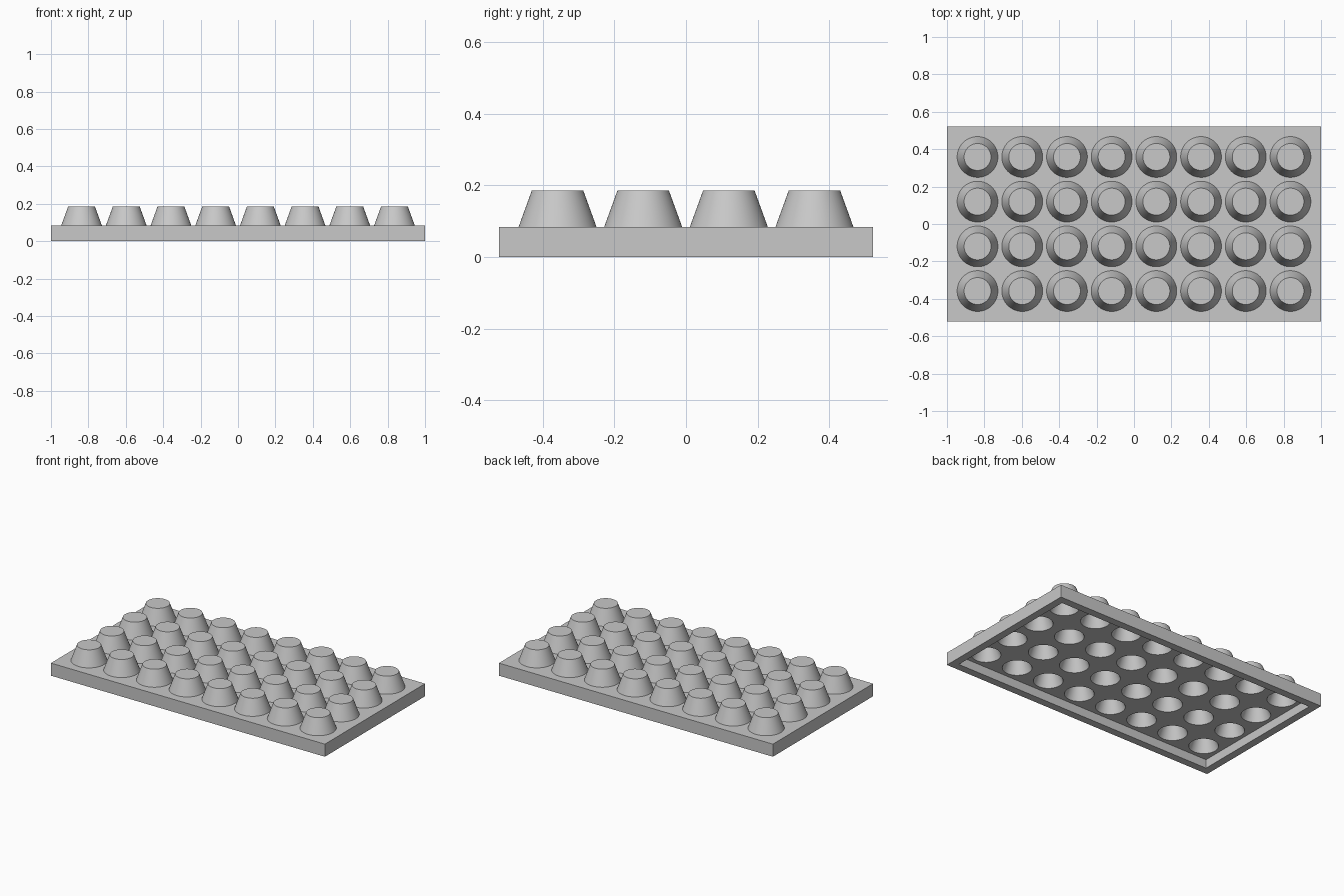
import bpy
import bmesh
import math
from mathutils import Matrix

if "Cube" in bpy.data.objects:
    bpy.data.objects.remove(bpy.data.objects["Cube"])

# Main sizes
LENGTH, WIDTH = 2.0, 1.045
DECK_TOP, DECK_UNDER, TOP = 0.083, 0.057, 0.185
RIM, SKIN, PITCH = 0.05, 0.024, 0.239
COLS, ROWS, SIDES = 8, 4, 64
R_BASE, R_TOP = 0.109, 0.072
SLOPE = (R_BASE - R_TOP) / (TOP - DECK_TOP)

grey = bpy.data.materials.new("plain_grey")
grey.use_nodes = True
colour = (0.58, 0.58, 0.58, 1)
grey.diffuse_color = colour
grey.node_tree.nodes["Principled BSDF"].inputs["Base Color"].default_value = colour


def make_object(name, bm):
    mesh = bpy.data.meshes.new(name)
    bm.to_mesh(mesh)
    bm.free()
    mesh.materials.append(grey)
    obj = bpy.data.objects.new(name, mesh)
    bpy.context.collection.objects.link(obj)
    return obj


def box(name, sx, sy, z0, z1):
    bm = bmesh.new()
    place = Matrix.Translation((0, 0, (z0 + z1) / 2)) @ Matrix.Diagonal((sx, sy, z1 - z0, 1))
    bmesh.ops.create_cube(bm, size=1, matrix=place)
    return make_object(name, bm)


def cone_grid(name, r_deck, r_end, z_deck, z_end, sink):
    """Grid of tapered cones, carried below the deck by sink."""
    bm = bmesh.new()
    slope = (r_deck - r_end) / (z_end - z_deck)
    z0 = z_deck - sink
    for i in range(COLS):
        for j in range(ROWS):
            x, y = (i - (COLS - 1) / 2) * PITCH, (j - (ROWS - 1) / 2) * PITCH
            bmesh.ops.create_cone(
                bm, cap_ends=True, segments=SIDES,
                radius1=r_deck + slope * sink, radius2=r_end, depth=z_end - z0,
                matrix=Matrix.Translation((x, y, (z0 + z_end) / 2)))
    return make_object(name, bm)


def combine(target, other, operation):
    mod = target.modifiers.new(other.name, "BOOLEAN")
    mod.operation, mod.solver, mod.object = operation, "EXACT", other
    bpy.ops.object.modifier_apply(modifier=mod.name)
    bpy.data.objects.remove(other)


# Tray slab, hollowed from below
tray = box("cup_tray", LENGTH, WIDTH, 0, DECK_TOP)
bpy.ops.object.select_all(action="DESELECT")
bpy.context.view_layer.objects.active = tray
tray.select_set(True)
pocket = box("underside_pocket", LENGTH - 2 * RIM, WIDTH - 2 * RIM, -0.1, DECK_UNDER)
combine(tray, pocket, "DIFFERENCE")

# Raised cups, then their hollow insides
combine(tray, cone_grid("cups", R_BASE, R_TOP, DECK_TOP, TOP, 0.006), "UNION")
inner_top = TOP - SKIN
hollows = cone_grid("cup_hollows", 0.088, 0.088 - SLOPE * (inner_top - DECK_UNDER),
                    DECK_UNDER, inner_top, 0.004)
combine(tray, hollows, "DIFFERENCE")

bpy.ops.object.shade_smooth_by_angle(angle=math.radians(30))
